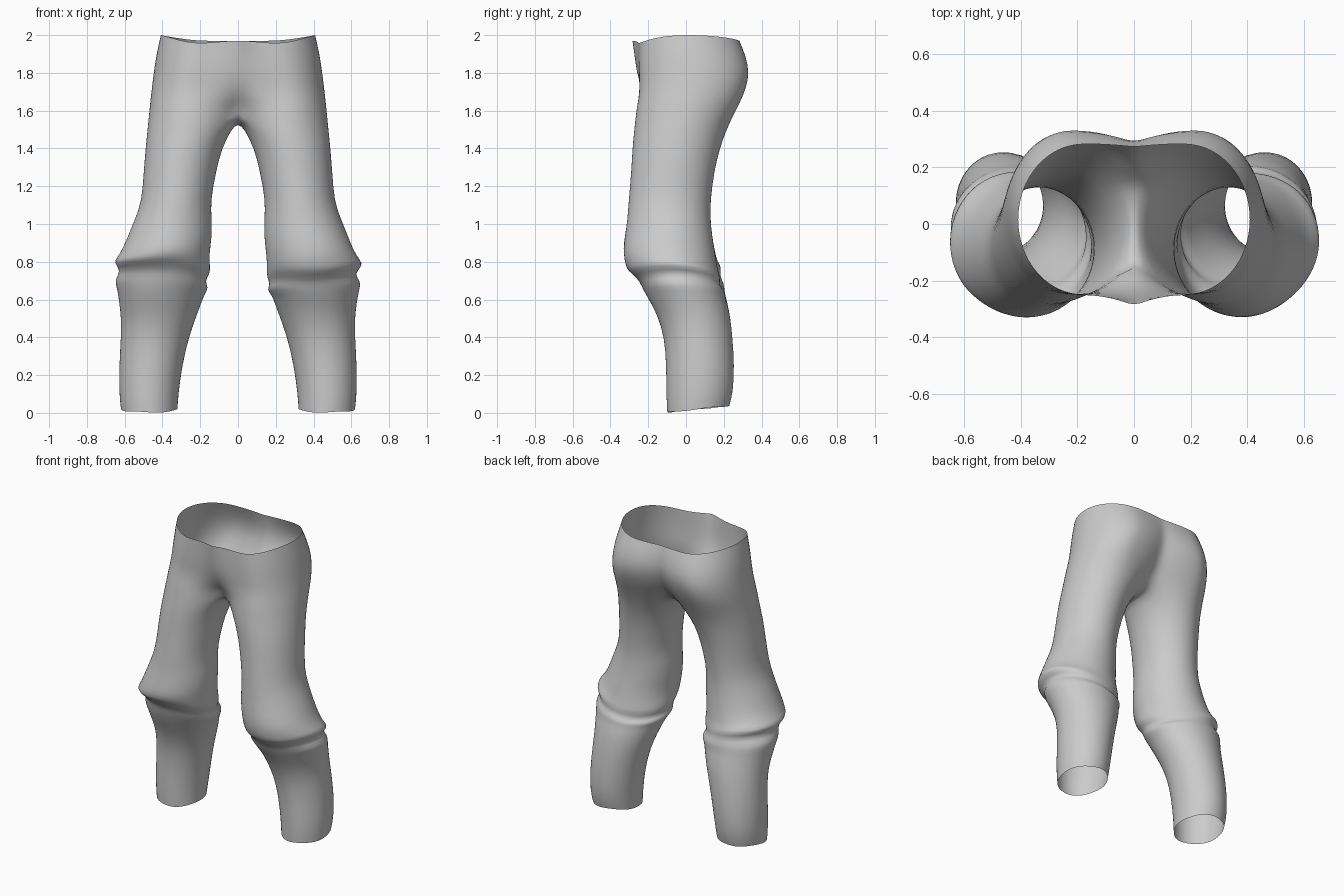
import bpy
import bmesh
from math import sin, cos, pi, exp

cube = bpy.data.objects.get("Cube")
if cube:
    bpy.data.objects.remove(cube)

ARC = 24                 # segments around the outside of each half
INNER = 8                # segments on the inner thigh side
SPAN = 0.75 * pi         # the outside arc runs from -SPAN to SPAN

# leg rings: height, inner x, outer x, front y, back y
LEG = [
    (.02, .32, .62, -.10, .23),
    (.1, .315, .63, -.105, .25),
    (.25, .295, .63, -.105, .257),
    (.4, .26, .62, -.115, .247),
    (.51, .22, .62, -.15, .235),
    (.58, .195, .63, -.185, .22),
    (.64, .175, .64, -.22, .205),
    (.68, .15, .655, -.24, .205),
    (.715, .175, .615, -.255, .175),
    (.76, .15, .665, -.305, .19),
    (.79, .15, .645, -.32, .17),
    (.85, .15, .615, -.335, .155),
    (.93, .137, .585, -.325, .14),
    (1.03, .138, .545, -.31, .13),
    (1.12, .145, .51, -.305, .13),
    (1.28, .115, .50, -.29, .15),
    (1.4, .085, .49, -.285, .18),
    (1.5, .035, .48, -.275, .215),
]
# hip rings: height, lobe centre x, outer x, front y, back y, seam front y, seam back y
HIP = [
    (1.6, .25, .47, -.265, .265, -.13, .16),
    (1.65, .25, .465, -.255, .29, -.19, .215),
    (1.72, .24, .457, -.245, .32, -.235, .255),
    (1.8, .22, .447, -.25, .337, -.262, .29),
    (1.89, .2, .435, -.25, .318, -.275, .29),
    (1.97, .18, .41, -.25, .283, -.288, .272),
]


def leg_ring(row, side):
    """Closed ring whose height ripples around the knee and the hem."""
    z, xi, xo, yf, yb = row
    cx, cy, rx, ry = (xi + xo) / 2, (yf + yb) / 2, (xo - xi) / 2, (yb - yf) / 2
    knee = exp(-((z - .74) / .1) ** 2)
    hem = exp(-(z / .1) ** 2)
    pts = []
    for i in range(ARC + INNER):
        if i <= ARC:
            a = -SPAN + 2 * SPAN * i / ARC
        else:
            a = SPAN + (2 * pi - 2 * SPAN) * (i - ARC) / INNER
        swell = 1 + knee * .02 * sin(3 * a + z * 40 + side)
        x = cx + rx * cos(a) * swell
        y = cy + ry * sin(a) * swell
        dz = knee * (.03 * cos(a) - .02 * sin(a) + .012 * sin(2 * a + side) - .018 * side)
        dz += hem * (.018 * sin(a) + .003 * sin(4 * a))
        pts.append((side * x, y, z + dz))
    return pts


def hip_ring(row, side):
    """Open half ring from the front seam round the hip to the back seam."""
    z, cx, xo, yf, yb, sf, sb = row
    cy, ry = (yf + yb) / 2, (yb - yf) / 2
    top = row is HIP[-1]
    pts = []
    for i in range(ARC + 1):
        a = -SPAN + 2 * SPAN * i / ARC
        c, s = cos(a), sin(a)
        if c >= 0:
            x, y = cx + (xo - cx) * c, cy + ry * s
        else:
            k = c / cos(SPAN)                       # 0 on the lobe, 1 on the seam
            x = cx * (1 - k)
            edge, seam = (yf, sf) if s < 0 else (yb, sb)
            y = edge + (seam - edge) * k ** 2
        lift = .03 * max(c, 0) ** 1.5 - .012 * max(-s, 0) ** 4 * (x / cx) if top else 0
        pts.append((side * x, y, z + lift))
    return pts


def build_half(bm, side):
    def add(pts):
        return [bm.verts.new(p) for p in pts]

    def quad(*vs):
        bm.faces.new(vs if side > 0 else vs[::-1])

    legs = [add(leg_ring(r, side)) for r in LEG]
    hips = [add(hip_ring(r, side)) for r in HIP]
    # crotch strip closing the lowest hip ring
    front, back = HIP[0][5], HIP[0][6]
    crotch = add([(0, back + (front - back) * j / INNER,
                   HIP[0][0] - .065 * sin(pi * j / INNER) ** .7)
                  for j in range(1, INNER)])
    legs.append(hips[0] + crotch)
    n = ARC + INNER
    for lo, hi in zip(legs, legs[1:]):
        for i in range(n):
            j = (i + 1) % n
            quad(lo[i], lo[j], hi[j], hi[i])
    for lo, hi in zip(hips, hips[1:]):
        for i in range(ARC):
            quad(lo[i], lo[i + 1], hi[i + 1], hi[i])


# cloth colour
cloth = bpy.data.materials.new("grey_cloth")
cloth.use_nodes = True
grey = (.6, .6, .6, 1)
cloth.diffuse_color = grey
cloth.node_tree.nodes["Principled BSDF"].inputs["Base Color"].default_value = grey

# trousers: two halves joined along the centre seam
bm = bmesh.new()
for side in (1, -1):
    build_half(bm, side)
bmesh.ops.remove_doubles(bm, verts=bm.verts[:], dist=.0005)
mesh = bpy.data.meshes.new("trousers")
bm.to_mesh(mesh)
bm.free()
mesh.materials.append(cloth)
trousers = bpy.data.objects.new("trousers", mesh)
bpy.context.collection.objects.link(trousers)
for p in mesh.polygons:
    p.use_smooth = True
sub = trousers.modifiers.new("soften", 'SUBSURF')
sub.levels = sub.render_levels = 1
